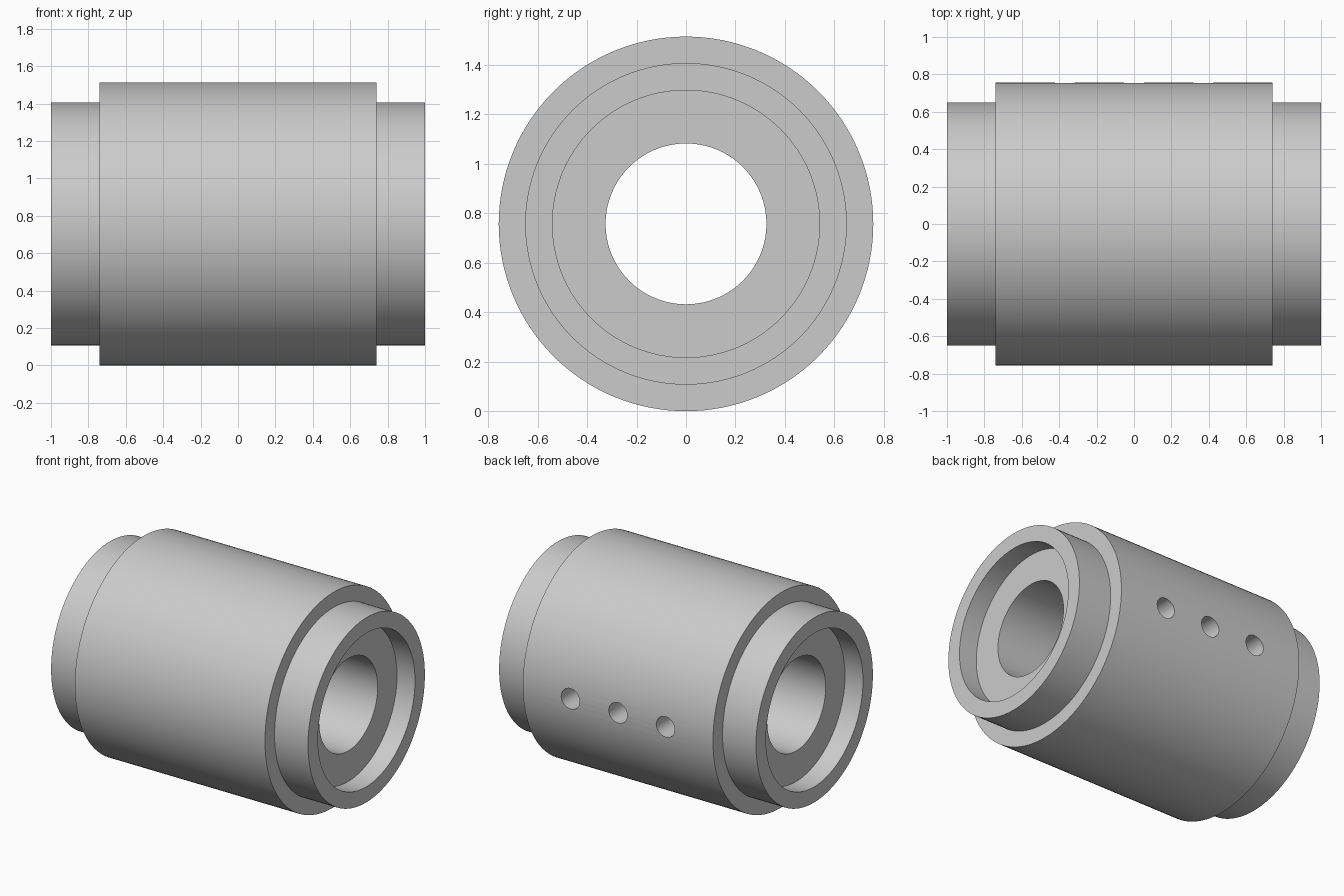
import bpy, bmesh, math
from mathutils import Matrix

if "Cube" in bpy.data.objects:
    bpy.data.objects.remove(bpy.data.objects["Cube"])

SEGMENTS = 128
AXIS_Z = 0.757            # height of the sleeve axis
HOLE_X = (-0.37, 0.0, 0.37)
HOLE_R = 0.072

grey = bpy.data.materials.new("plain grey")
grey.use_nodes = True
COLOUR = (0.6, 0.6, 0.6, 1)
grey.diffuse_color = COLOUR
grey.node_tree.nodes["Principled BSDF"].inputs["Base Color"].default_value = COLOUR


def add_object(name, bm):
    bmesh.ops.recalc_face_normals(bm, faces=bm.faces)
    mesh = bpy.data.meshes.new(name)
    bm.to_mesh(mesh)
    bm.free()
    mesh.materials.append(grey)
    obj = bpy.data.objects.new(name, mesh)
    bpy.context.collection.objects.link(obj)
    return obj


# Sleeve: half profile (x, radius) mirrored, then turned around the x axis
half = [(0.86, 0.325), (0.86, 0.54), (1.0, 0.54), (1.0, 0.65), (0.74, 0.65), (0.74, 0.757)]
profile = half + [(-x, r) for x, r in reversed(half)]
bm = bmesh.new()
rings = []
for i in range(SEGMENTS):
    a = math.tau * i / SEGMENTS
    rings.append([bm.verts.new((x, r * math.cos(a), AXIS_Z + r * math.sin(a))) for x, r in profile])
for i, ring in enumerate(rings):
    nxt = rings[(i + 1) % SEGMENTS]
    for j in range(len(profile)):
        k = (j + 1) % len(profile)
        bm.faces.new((ring[j], ring[k], nxt[k], nxt[j]))
sleeve = add_object("flanged_sleeve", bm)

# Cutters: three radial holes through the back wall into the bore
bm = bmesh.new()
for x in HOLE_X:
    place = Matrix.Translation((x, 0.5, AXIS_Z)) @ Matrix.Rotation(math.pi / 2, 4, "X")
    bmesh.ops.create_cone(bm, cap_ends=True, segments=32, radius1=HOLE_R,
                          radius2=HOLE_R, depth=0.8, matrix=place)
cutter = add_object("hole_cutter", bm)
cutter.hide_render = True

cut = sleeve.modifiers.new("radial holes", "BOOLEAN")
cut.operation = "DIFFERENCE"
cut.solver = "EXACT"
cut.object = cutter

bpy.ops.object.select_all(action="DESELECT")
sleeve.select_set(True)
bpy.context.view_layer.objects.active = sleeve
bpy.ops.object.modifier_apply(modifier=cut.name)
bpy.data.objects.remove(cutter)

# Smooth turned surfaces with crisp shoulders
bpy.ops.object.shade_smooth_by_angle(angle=math.radians(30))
